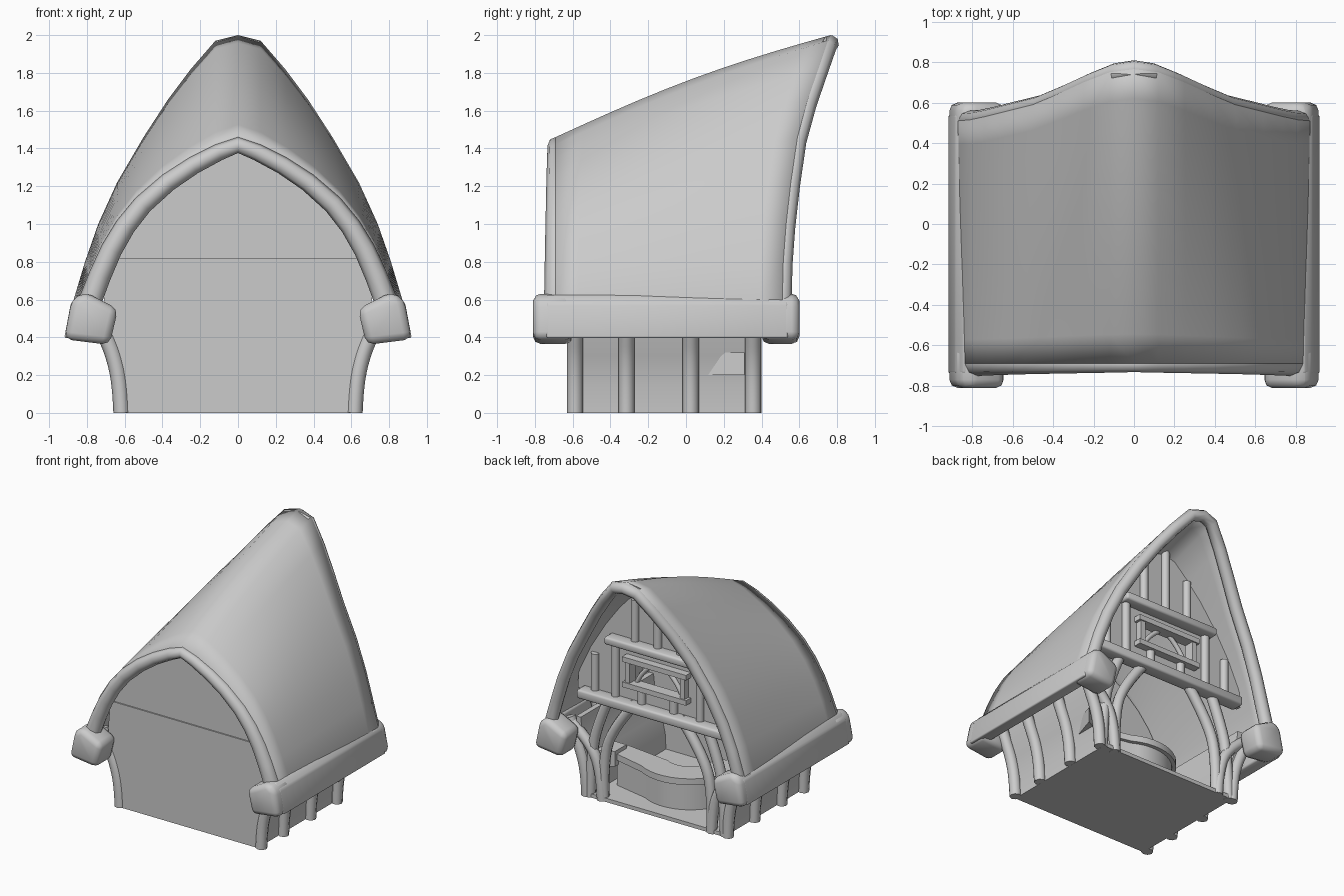
import bpy, bmesh, math
from mathutils import Vector

cube = bpy.data.objects.get("Cube")
if cube:
    bpy.data.objects.remove(cube, do_unlink=True)

GREY = bpy.data.materials.new("plain grey")
GREY.use_nodes = True
GREY.diffuse_color = (0.6, 0.6, 0.6, 1)
GREY.node_tree.nodes["Principled BSDF"].inputs["Base Color"].default_value = (0.6, 0.6, 0.6, 1)


def add(name, mesh, angle=40):
    """Link a mesh as an object, coloured and smoothed by angle."""
    ob = bpy.data.objects.new(name, mesh)
    bpy.context.scene.collection.objects.link(ob)
    mesh.materials.clear()
    mesh.materials.append(GREY)
    bpy.ops.object.select_all(action='DESELECT')
    ob.select_set(True)
    bpy.context.view_layer.objects.active = ob
    bpy.ops.object.shade_smooth_by_angle(angle=math.radians(angle))
    return ob


def prism(name, outline, lo, hi, axis='y', bevel=0):
    """Extrude an outline along y (outline in xz) or z (outline in xy)."""
    place = (lambda a, b, c: (a, c, b)) if axis == 'y' else (lambda a, b, c: (a, b, c))
    bm = bmesh.new()
    face = bm.faces.new([bm.verts.new(place(a, b, lo)) for a, b in outline])
    top = bmesh.ops.extrude_face_region(bm, geom=[face])
    moved = [g for g in top["geom"] if isinstance(g, bmesh.types.BMVert)]
    bmesh.ops.translate(bm, verts=moved, vec=place(0, 0, hi - lo))
    if bevel:
        bmesh.ops.bevel(bm, geom=bm.edges[:], offset=bevel, segments=2, profile=.5,
                        affect='EDGES', clamp_overlap=True)
    bmesh.ops.recalc_face_normals(bm, faces=bm.faces[:])
    mesh = bpy.data.meshes.new(name)
    bm.to_mesh(mesh)
    bm.free()
    return add(name, mesh, 60 if bevel else 40)


def box(name, x0, x1, y0, y1, z0, z1, bevel=0):
    return prism(name, [(x0, z0), (x1, z0), (x1, z1), (x0, z1)], y0, y1, bevel=bevel)


def tube(name, path, radius, radii=None, smooth=True):
    """Round timber along a path."""
    cu = bpy.data.curves.new(name, 'CURVE')
    cu.dimensions = '3D'
    cu.bevel_depth = radius
    cu.bevel_resolution = 2
    cu.use_fill_caps = True
    sp = cu.splines.new('NURBS' if smooth else 'POLY')
    sp.points.add(len(path) - 1)
    for i, p in enumerate(path):
        sp.points[i].co = (*p, 1)
        sp.points[i].radius = radii[i] if radii else 1
    if smooth:
        sp.order_u = 3
        sp.use_endpoint_u = True
        sp.resolution_u = 4
    temp = bpy.data.objects.new(name + "_path", cu)
    bpy.context.scene.collection.objects.link(temp)
    dg = bpy.context.evaluated_depsgraph_get()
    mesh = bpy.data.meshes.new_from_object(temp.evaluated_get(dg))
    bpy.data.objects.remove(temp, do_unlink=True)
    return add(name, mesh, 50)


def flip(pts, s):
    return [(s * p[0], *p[1:]) for p in pts]


def mirrored(half):
    """Full outline from a +x half that may end on the ridge."""
    return half + [(-p[0], *p[1:]) for p in reversed(half) if p[0] > 1e-4]


def inset(half, dist):
    """Move a half profile inwards; the last point stays on the ridge."""
    out = []
    for j, p in enumerate(half):
        a = Vector(half[max(j - 1, 0)])
        b = Vector(half[j + 1]) if j + 1 < len(half) else Vector((-half[j - 1][0], half[j - 1][1]))
        t = (b - a).normalized()
        out.append((p[0] - t.y * dist[j], p[1] + t.x * dist[j]))
    return out[:-1] + [(0, out[-1][1])]


# Half profiles of the roof at each end, eave to ridge
FRONT = [(.86, .42), (.845, .6), (.785, .75), (.72, .89), (.64, 1.02),
         (.54, 1.14), (.4, 1.26), (.26, 1.35), (.12, 1.42), (0, 1.46)]
BACK = [(.87, .42), (.87, .6), (.81, .8), (.74, 1.0), (.64, 1.22),
        (.5, 1.46), (.37, 1.66), (.25, 1.82), (.12, 1.97), (0, 2.0)]
BACK_Y = [.51, .51, .515, .53, .555, .59, .645, .7, .75, .765]
FRONT_Y = -.69
LAST = len(FRONT) - 1


def roof_point(j, t):
    f, b = FRONT[j], BACK[j]
    swell = .04 * math.sin(math.pi * t) * j / LAST
    return (f[0] + (b[0] - f[0]) * t, FRONT_Y + (BACK_Y[j] - FRONT_Y) * t,
            f[1] + (b[1] - f[1]) * t + swell)


def roof_section(y):
    pts = [roof_point(j, (y - FRONT_Y) / (BACK_Y[j] - FRONT_Y)) for j in range(LAST + 1)]
    return [(p[0], p[2]) for p in pts]


# Roof shell
bm = bmesh.new()
rows = []
for i in range(11):
    line = mirrored([roof_point(j, i / 10) for j in range(LAST + 1)])
    rows.append([bm.verts.new(p) for p in line])
for r0, r1 in zip(rows, rows[1:]):
    for j in range(len(r0) - 1):
        bm.faces.new((r0[j], r1[j], r1[j + 1], r0[j + 1]))
mesh = bpy.data.meshes.new("roof")
bm.to_mesh(mesh)
bm.free()
roof = add("roof", mesh)
solid = roof.modifiers.new("thickness", 'SOLIDIFY')
solid.thickness = .05
solid.offset = -1

# Rounded rims on both roof ends, flush with the roof surface
for name, prof, ys, low, high in (("front_rim", FRONT, [FRONT_Y] * 10, .064, .042),
                                  ("back_rim", BACK, BACK_Y, .05, .045)):
    half = [low + (high - low) * j / LAST for j in range(LAST + 1)]
    line = inset(prof, half)
    path = mirrored([(x, y, z) for (x, z), y in zip(line, ys)])
    tube(name, path, 1, half + half[-2::-1], smooth=False)

# Eave bands and heavy eave ends
BAND = [(.92, .395), (.885, .58), (.84, .63), (.8, .6), (.82, .4)]
KNOB = [(.92, .39), (.88, .6), (.81, .64), (.635, .55), (.68, .36)]
POST = [(.617, 0), (.622, .14), (.655, .3), (.71, .43), (.77, .58)]
WALL = [(.6, 0), (.605, .14), (.64, .3), (.69, .43), (.71, .6)]
for side, s in (("left", 1), ("right", -1)):
    prism(side + "_eave", flip(BAND, s), -.74, .54, bevel=.012)
    prism(side + "_front_eave_end", flip(KNOB, s), -.81, -.6, bevel=.045)
    prism(side + "_back_eave_end", flip(KNOB, s), .4, .6, bevel=.045)
    # Side wall and its posts
    inner = [(x - .04, z) for x, z in reversed(WALL)]
    prism(side + "_side_wall", flip(WALL + inner, s), -.6, .36)
    for y in (-.588, -.315, .025, .355):
        tube(side + "_side_post", flip([(x, y, z) for x, z in POST], s), .043)
    # Doorway timbers: inner arch brace, outer brace and fork to the eave
    for part, pts, y in (
            ("door_arch", [(.47, 0), (.48, .3), (.4, .58), (.2, .83)], .35),
            ("door_brace", [(.59, 0), (.58, .35), (.52, .6), (.42, .83)], .35),
            ("door_fork", [(.48, 0), (.49, .22), (.58, .42), (.74, .54)], .36)):
        tube(side + "_" + part, flip([(x, y, z) for x, z in pts], s), .04)

# Front wall in two layers
SEAM = .82
prism("front_wall_lower", mirrored(WALL + [(.69, SEAM)]), -.61, -.55)
upper = [(.69, SEAM)] + inset(FRONT, [.05] * 10)[3:]
prism("front_wall_upper", mirrored(upper), -.6, -.55)

# Floor
box("floor", -.59, .59, -.6, .38, 0, .03)

# Back gable with a window opening
gable = [(.71, SEAM)] + inset(roof_section(.33), [.04] * 10)[3:]
wall = prism("back_gable", mirrored(gable), .3, .34)
cutter = box("window_cutter", -.23, .23, .2, .45, .98, 1.18)
cutter.hide_render = True
cut = wall.modifiers.new("window", 'BOOLEAN')
cut.operation = 'DIFFERENCE'
cut.object = cutter
cut.solver = 'EXACT'
bpy.context.view_layer.objects.active = wall
bpy.ops.object.modifier_apply(modifier=cut.name)
bpy.data.objects.remove(cutter, do_unlink=True)

# Gable beams and studs
box("lower_beam", -.66, .66, .32, .43, .78, .85, bevel=.015)
box("upper_beam", -.42, .42, .32, .43, 1.27, 1.33, bevel=.015)
for x, z0, z1 in ((0, 1.3, 1.84), (.2, 1.3, 1.66), (.37, .82, 1.28),
                  (.55, .82, 1.14), (.14, .82, .97)):
    for s in ((1, -1) if x else (1,)):
        tube("gable_stud", [(s * x, .35, z0), (s * x, .35, z1)], .032, smooth=False)

# Window frame and braces
for z in (.98, 1.18):
    box("window_rail", -.28, .28, .31, .4, z - .02, z + .02)
for s in (1, -1):
    box("window_jamb", s * .24 - .02, s * .24 + .02, .31, .39, .98, 1.18)
    tube("window_brace", [(s * .2, .33, .99), (s * .15, .33, 1.1), (s * .05, .33, 1.17)], .018)


# Curved counter inside, with an arm running to the side wall
def counter_band(r0, r1):
    ang = [math.radians(60 + 140 * i / 16) for i in range(17)]
    arc = [[(.03 + r * math.cos(a), -.1 + r * math.sin(a)) for a in ang] for r in (r1, r0)]
    arm = [(.5, -.1 + r0 * .6), (.5, -.1 + r1 * .7)]
    return arc[0] + arc[1][::-1] + arm


prism("counter_body", counter_band(.21, .36), .02, .24, axis='z')
prism("counter_top", counter_band(.18, .39), .24, .29, axis='z')
prism("counter_end", [(.48, .06), (.6, .06), (.68, .31), (.48, .2)], .2, .32, axis='z')
